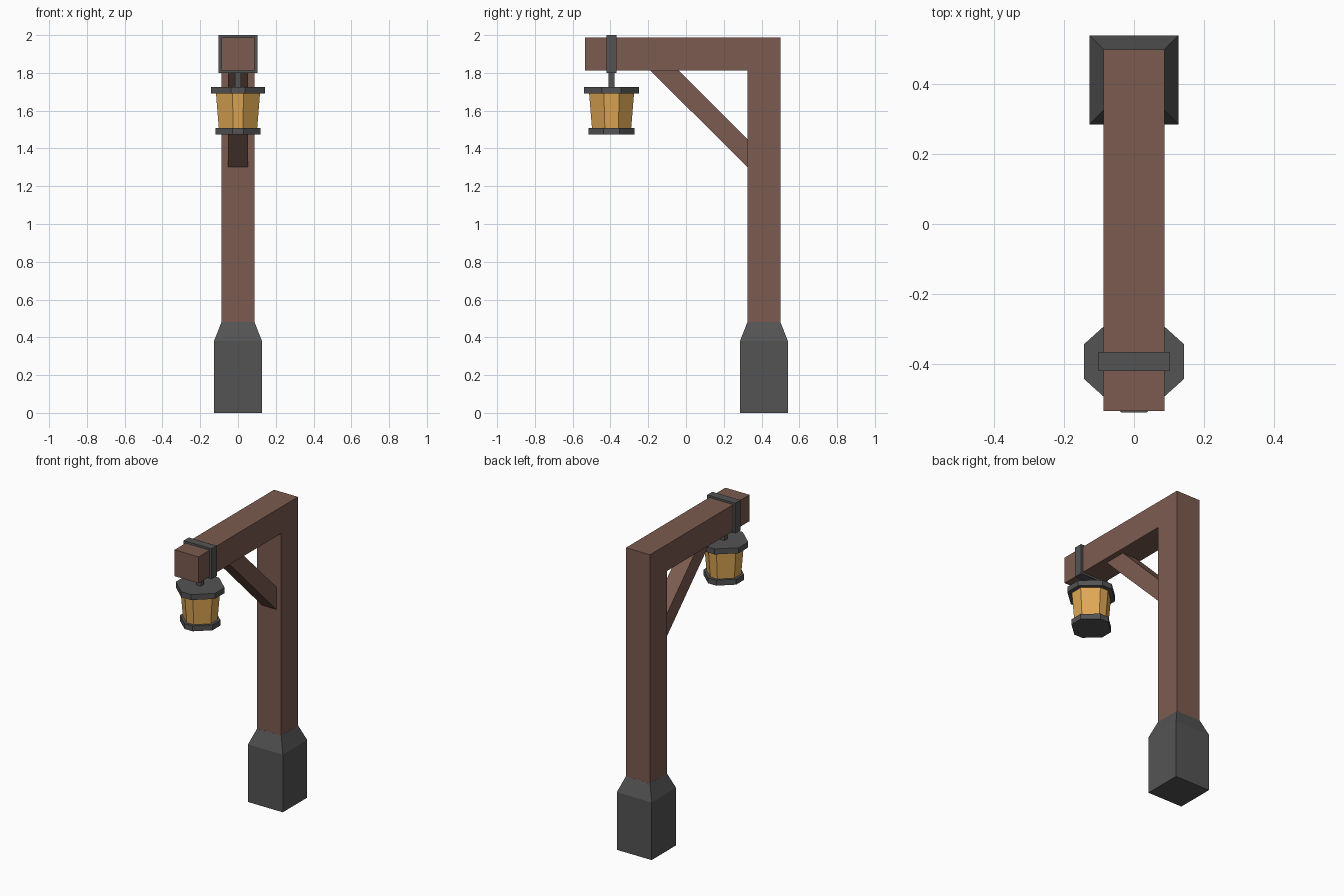
import bpy

if "Cube" in bpy.data.objects:
    bpy.data.objects.remove(bpy.data.objects["Cube"])


def material(name, rgb):
    m = bpy.data.materials.new(name)
    m.diffuse_color = (*rgb, 1)
    m.use_nodes = True
    m.node_tree.nodes["Principled BSDF"].inputs["Base Color"].default_value = m.diffuse_color
    return m


WOOD = material("brown wood", (0.2, 0.105, 0.08))
IRON = material("dark grey", (0.088, 0.088, 0.088))
GLASS = material("amber glass", (0.74, 0.39, 0.09))


def loft(name, rings, mat):
    """Solid through a list of matching rings of 3D points, capped at both ends."""
    n = len(rings[0])
    verts = [p for r in rings for p in r]
    faces = [tuple(range(n))[::-1], tuple(range(len(verts) - n, len(verts)))]
    for k in range(len(rings) - 1):
        a, b = k * n, (k + 1) * n
        faces += [(a + i, a + (i + 1) % n, b + (i + 1) % n, b + i) for i in range(n)]
    me = bpy.data.meshes.new(name)
    me.from_pydata(verts, [], faces)
    me.materials.append(mat)
    ob = bpy.data.objects.new(name, me)
    bpy.context.collection.objects.link(ob)
    return ob


def side_profile(name, pts, half, mat):
    """Extrude a y-z outline (counter-clockwise seen from +x) along x."""
    return loft(name, [[(x, y, z) for y, z in pts] for x in (-half, half)], mat)


def square(cy, h, z):
    return [(-h, cy - h, z), (h, cy - h, z), (h, cy + h, z), (-h, cy + h, z)]


def octagon(s, z, cy=-0.394):
    """Slightly irregular lantern octagon, scaled by s."""
    ax, ay, hx, hy = 0.143, 0.146, 0.036, 0.05
    pts = [(hx, -ay), (ax, -hy), (ax, hy), (hx, ay),
           (-hx, ay), (-ax, hy), (-ax, -hy), (-hx, -ay)]
    return [(x * s, cy + y * s, z) for x, y in pts]


def box(name, half, y0, y1, z0, z1, mat):
    return side_profile(name, [(y0, z0), (y1, z0), (y1, z1), (y0, z1)], half, mat)


# Post and arm in one piece, starting inside the footing
side_profile("post_and_arm", [(0.325, 0.45), (0.5, 0.45), (0.5, 1.987), (-0.536, 1.987),
                              (-0.536, 1.813), (0.325, 1.813)], 0.0875, WOOD)
# Diagonal brace
side_profile("brace", [(0.325, 1.302), (0.325, 1.45), (-0.04, 1.813), (-0.19, 1.813)],
             0.052, WOOD)
# Footing with tapered top
loft("footing", [square(0.4125, 0.127, 0), square(0.4125, 0.127, 0.38),
                 square(0.4125, 0.0878, 0.48)], IRON)
# Strap around the arm and hanging rod
box("strap", 0.102, -0.421, -0.367, 1.8, 2.0, IRON)
box("hanging_rod", 0.016, -0.41, -0.378, 1.72, 1.805, IRON)
# Lantern
loft("lantern_cap", [octagon(1, 1.69), octagon(1, 1.726)], IRON)
loft("lantern_glass", [octagon(0.71, 1.505), octagon(0.815, 1.692)], GLASS)
loft("lantern_base", [octagon(0.83, 1.473), octagon(0.83, 1.509)], IRON)
